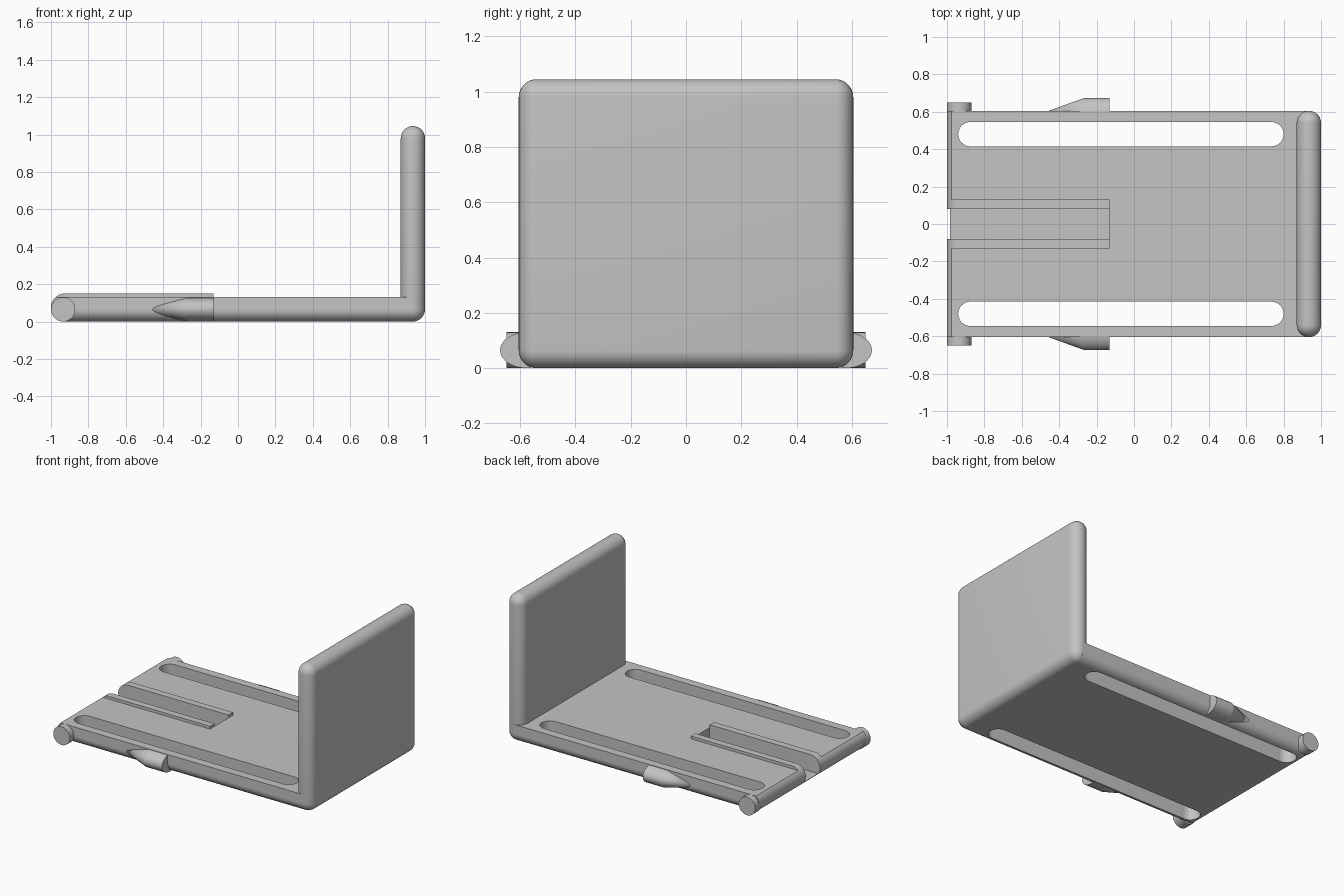
import bpy, bmesh
from math import sin, cos, pi, asin, radians
from mathutils import Matrix

old = bpy.data.objects.get("Cube")
if old:
    bpy.data.objects.remove(old)

R = 0.065            # rounding radius of the shell
W = 0.605            # half width
T = 0.13             # plate thickness
NOSE_R = 0.075       # radius of the hinge end

grey = bpy.data.materials.new("plain grey")
grey.use_nodes = True
grey.diffuse_color = (0.55, 0.55, 0.55, 1)
grey.node_tree.nodes["Principled BSDF"].inputs["Base Color"].default_value = (0.55, 0.55, 0.55, 1)


def finish(bm, name, cutter=False):
    bmesh.ops.recalc_face_normals(bm, faces=bm.faces)
    mesh = bpy.data.meshes.new(name)
    bm.to_mesh(mesh)
    bm.free()
    ob = bpy.data.objects.new(name, mesh)
    bpy.context.collection.objects.link(ob)
    mesh.materials.append(grey)
    if cutter:
        ob.hide_render = True
        ob.hide_set(True)
    return ob


def arc(cx, cy, r, a0, a1, n=16):
    steps = [a0 + (a1 - a0) * i / n for i in range(n + 1)]
    return [(cx + r * cos(a), cy + r * sin(a)) for a in steps]


def prism(name, profile, axis, lo, hi, cutter=False):
    """Extrude a 2D profile along an axis; the profile uses the other two axes."""
    bm = bmesh.new()
    def place(p, d):
        return {"x": (d, *p), "y": (p[0], d, p[1]), "z": (*p, d)}[axis]
    face = bm.faces.new([bm.verts.new(place(p, lo)) for p in profile])
    ext = bmesh.ops.extrude_face_region(bm, geom=[face])
    verts = [g for g in ext["geom"] if isinstance(g, bmesh.types.BMVert)]
    bmesh.ops.translate(bm, verts=verts, vec=[(hi - lo) * (a == axis) for a in "xyz"])
    return finish(bm, name, cutter)


def box(x0, x1, y0, y1):
    return [(x0, y0), (x1, y0), (x1, y1), (x0, y1)]


def boolean(ob, other, op):
    m = ob.modifiers.new(op.lower(), "BOOLEAN")
    m.object, m.operation, m.solver = other, op, "EXACT"


def smooth(ob):
    bpy.ops.object.select_all(action="DESELECT")
    ob.select_set(True)
    bpy.context.view_layer.objects.active = ob
    bpy.ops.object.shade_smooth_by_angle(angle=radians(35))


def mirror(ob):
    m = ob.modifiers.new("mirror", "MIRROR")
    m.use_axis = (False, True, False)


# Base plate: rounded hinge end, rounded lower long edges
nose_x = -1 + NOSE_R
clip = pi - asin((T - NOSE_R) / NOSE_R)
side = arc(nose_x, NOSE_R, NOSE_R, 1.5 * pi, clip) + [(1 - R, T), (1 - R, 0)]
plate = prism("base_plate", side, "y", -W, W)
section = (arc(-W + R, R, R, pi, 1.5 * pi) + arc(W - R, R, R, 1.5 * pi, 2 * pi)
           + [(W, 0.3), (-W, 0.3)])
boolean(plate, prism("plate_section_cutter", section, "x", -1.2, 1.2, True), "INTERSECT")

# Two long through slots
for s, label in ((1, "left"), (-1, "right")):
    y = 0.48 * s
    slot = arc(0.735, y, R, -pi / 2, pi / 2) + arc(-0.875, y, R, pi / 2, 1.5 * pi)
    boolean(plate, prism(label + "_slot_cutter", slot, "z", -0.2, 0.4, True), "DIFFERENCE")

# Central groove
boolean(plate, prism("groove_cutter", box(-1.2, -0.13, -0.08, 0.08), "z", 0.03, 0.4, True), "DIFFERENCE")
smooth(plate)

# Raised rails on both sides of the groove
rail_side = arc(nose_x, NOSE_R, NOSE_R, clip, pi / 2) + [(-0.13, 2 * NOSE_R), (-0.13, T)]
rails = prism("groove_rails", rail_side, "y", 0.08, 0.13)
mirror(rails)
smooth(rails)

# Upright back panel with fully rounded edges
bm = bmesh.new()
bmesh.ops.create_uvsphere(bm, u_segments=32, v_segments=16, radius=R)
# split the ball into octants and pull them apart into a rounded slab
for axis, dist in (((0, 1, 0), W - R), ((0, 0, 1), 1.045 / 2 - R)):
    i = axis.index(1)
    ring = [e for e in bm.edges if all(abs(v.co[i]) < 1e-5 for v in e.verts)]
    bmesh.ops.split_edges(bm, edges=ring)
    for face_side in (1, -1):
        vs = {v for f in bm.faces if f.calc_center_median()[i] * face_side > 0 for v in f.verts}
        bmesh.ops.translate(bm, verts=list(vs), vec=[dist * face_side * a for a in axis])
    rim = [e for e in bm.edges if e.is_boundary]
    bmesh.ops.bridge_loops(bm, edges=rim)
bmesh.ops.translate(bm, verts=bm.verts, vec=(1 - R, 0, 1.045 / 2))
smooth(finish(bm, "back_panel"))

# Hinge pins
pins = prism("hinge_pins", arc(-1 + R, R, R, 0, 2 * pi, 40)[:-1], "y", 0.58, 0.65)
mirror(pins)
smooth(pins)

# Tapered side catches: cone running into a short barrel
bm = bmesh.new()
turn = Matrix.Rotation(pi / 2, 4, "Y")
for x0, x1, r0, r1 in ((-0.54, -0.27, 0, R), (-0.27, -0.13, R, R)):
    bmesh.ops.create_cone(bm, cap_ends=x1 > -0.2, segments=40, radius1=r0, radius2=r1, depth=x1 - x0,
                          matrix=Matrix.Translation(((x0 + x1) / 2, 0, R)) @ turn)
bmesh.ops.scale(bm, verts=bm.verts, vec=(1, 1.5, 1))
bmesh.ops.translate(bm, verts=bm.verts, vec=(0, 0.575, 0))
bmesh.ops.bisect_plane(bm, geom=bm.verts[:] + bm.edges[:] + bm.faces[:],
                       plane_co=(0, 0.56, 0), plane_no=(0, -1, 0), clear_outer=True)
catches = finish(bm, "side_catches")
mirror(catches)
smooth(catches)
